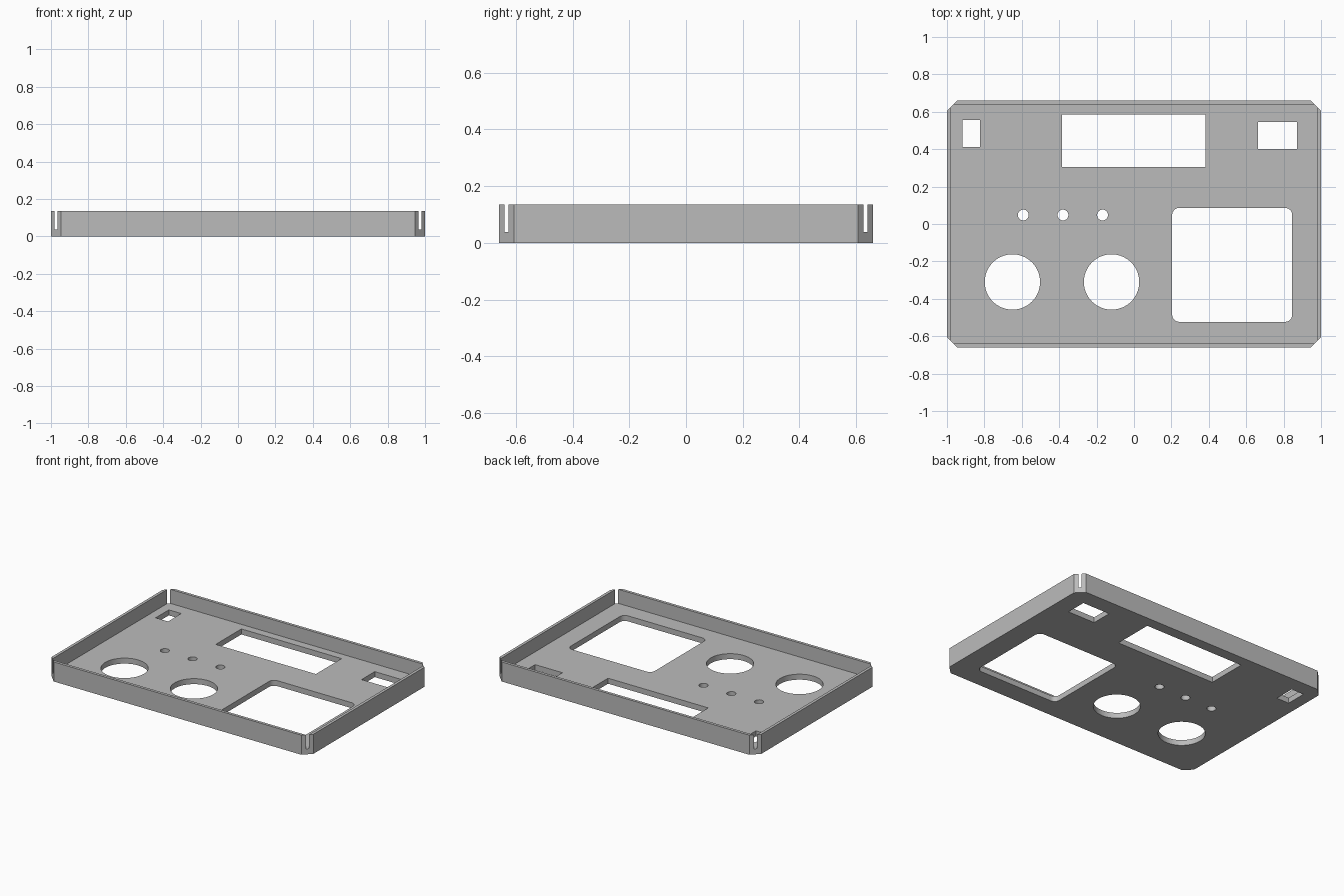
import bpy
import bmesh
from math import cos, sin, pi

if "Cube" in bpy.data.objects:
    bpy.data.objects.remove(bpy.data.objects["Cube"], do_unlink=True)

HALF_X, HALF_Y, HEIGHT = 1.0, 0.66, 0.135
FLOOR, WALL, CHAMFER = 0.038, 0.02, 0.054

grey = bpy.data.materials.new("plain grey")
grey.use_nodes = True
grey.diffuse_color = (0.5, 0.5, 0.5, 1)
grey.node_tree.nodes["Principled BSDF"].inputs["Base Color"].default_value = (0.5, 0.5, 0.5, 1)


def corner_outline(x0, x1, y0, y1, radius=0, steps=1):
    """Rectangle with square, chamfered (steps=1) or rounded corners."""
    if radius == 0:
        return [(x1, y1), (x0, y1), (x0, y0), (x1, y0)]
    centres = [(x1 - radius, y1 - radius), (x0 + radius, y1 - radius),
               (x0 + radius, y0 + radius), (x1 - radius, y0 + radius)]
    return [(cx + radius * cos(a), cy + radius * sin(a))
            for q, (cx, cy) in enumerate(centres)
            for a in [pi / 2 * (q + s / steps) for s in range(steps + 1)]]


def circle_outline(cx, cy, radius, sides):
    return [(cx + radius * cos(2 * pi * i / sides), cy + radius * sin(2 * pi * i / sides))
            for i in range(sides)]


def prism(name, outline, z0, z1):
    bm = bmesh.new()
    face = bm.faces.new([bm.verts.new((x, y, z0)) for x, y in outline])
    top = bmesh.ops.extrude_face_region(bm, geom=[face])["geom"]
    bmesh.ops.translate(bm, vec=(0, 0, z1 - z0),
                        verts=[v for v in top if isinstance(v, bmesh.types.BMVert)])
    bmesh.ops.recalc_face_normals(bm, faces=bm.faces)
    mesh = bpy.data.meshes.new(name)
    bm.to_mesh(mesh)
    bm.free()
    mesh.materials.append(grey)
    obj = bpy.data.objects.new(name, mesh)
    bpy.context.collection.objects.link(obj)
    return obj


# Chamfered tray body
panel = prism("front_panel", corner_outline(-HALF_X, HALF_X, -HALF_Y, HALF_Y, CHAMFER), 0, HEIGHT)

# Square cavity, whose corners break through the chamfers as narrow slots
ix, iy = HALF_X - WALL, HALF_Y - WALL
cutters = [prism("cavity_cutter", corner_outline(-ix, ix, -iy, iy), FLOOR, HEIGHT + 0.1)]

# Openings through the floor
openings = {
    "display": corner_outline(-0.384, 0.382, 0.305, 0.585),
    "left_port": corner_outline(-0.918, -0.823, 0.412, 0.556),
    "right_port": corner_outline(0.663, 0.872, 0.402, 0.546),
    "keypad": corner_outline(0.204, 0.846, -0.523, 0.086, 0.038, 8),
}
for x in (-0.592, -0.38, -0.168):
    openings[f"lamp_{x}"] = circle_outline(x, 0.048, 0.029, 32)
for x in (-0.65, -0.12):
    openings[f"dial_{x}"] = circle_outline(x, -0.31, 0.148, 64)
cutters += [prism(name + "_cutter", line, -0.1, FLOOR + 0.05) for name, line in openings.items()]

for cutter in cutters:
    cutter.hide_render = True
    cut = panel.modifiers.new(cutter.name, "BOOLEAN")
    cut.operation, cut.solver, cut.object = "DIFFERENCE", "EXACT", cutter

# Bake the cuts and drop the helpers
bpy.context.view_layer.update()
result = bpy.data.meshes.new_from_object(
    panel.evaluated_get(bpy.context.evaluated_depsgraph_get()))
panel.modifiers.clear()
panel.data = result
for cutter in cutters:
    bpy.data.objects.remove(cutter, do_unlink=True)

# Smooth the round openings, keep the edges crisp
bpy.ops.object.select_all(action="DESELECT")
panel.select_set(True)
bpy.context.view_layer.objects.active = panel
bpy.ops.object.shade_smooth_by_angle(angle=pi / 6)
